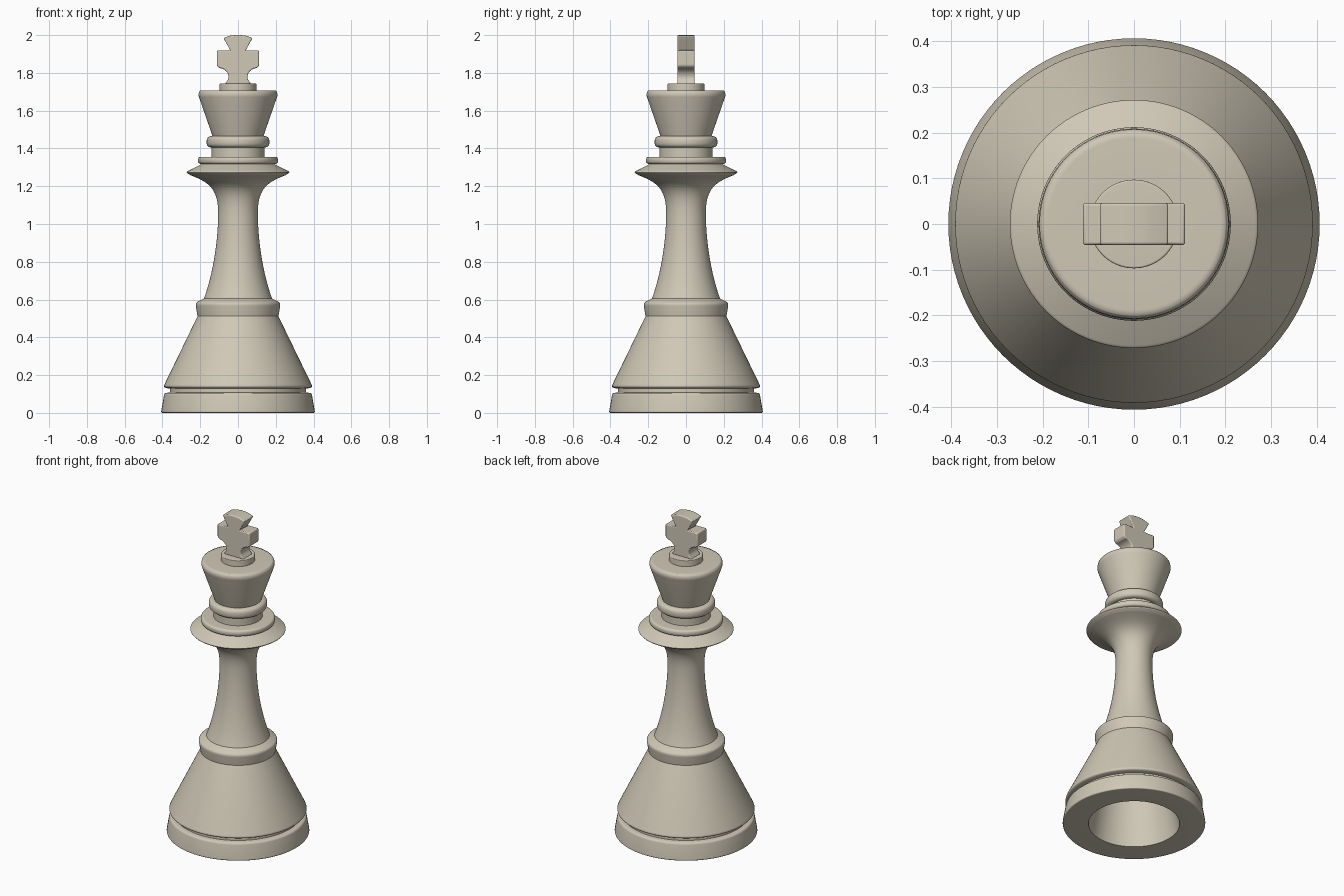
import bpy
import bmesh
from math import cos, sin, tau
from mathutils import Vector
from mathutils.geometry import interpolate_bezier

cube = bpy.data.objects.get("Cube")
if cube:
    bpy.data.objects.remove(cube)

SIDES = 96
ivory = bpy.data.materials.new("warm ivory")
ivory.use_nodes = True
ivory.diffuse_color = (0.63, 0.58, 0.47, 1)
ivory.node_tree.nodes["Principled BSDF"].inputs["Base Color"].default_value = ivory.diffuse_color


def make_object(name, bm):
    mesh = bpy.data.meshes.new(name)
    bm.to_mesh(mesh)
    bm.free()
    mesh.materials.append(ivory)
    obj = bpy.data.objects.new(name, mesh)
    bpy.context.collection.objects.link(obj)
    bpy.ops.object.select_all(action="DESELECT")
    obj.select_set(True)
    bpy.context.view_layer.objects.active = obj
    return obj


def rounded(points, steps=6):
    """Profile of (radius, height) points; an optional third value rounds the corner."""
    pts = [Vector(p[:2]) for p in points]
    out = []
    for i, p in enumerate(points):
        if len(p) < 3:
            out.append(pts[i])
            continue
        a = pts[i] + (pts[i - 1] - pts[i]).normalized() * p[2]
        b = pts[i] + (pts[i + 1] - pts[i]).normalized() * p[2]
        for s in range(steps + 1):
            t = s / steps
            out.append(a * (1 - t) ** 2 + pts[i] * 2 * t * (1 - t) + b * t * t)
    return out


def bezier(a, ha, hb, b, steps=16):
    pts = [Vector((r, z, 0)) for r, z in (a, ha, hb, b)]
    return [p.xy for p in interpolate_bezier(*pts, steps)]


def lathe(name, profile):
    bm = bmesh.new()
    rings = [[bm.verts.new((r * cos(tau * j / SIDES), r * sin(tau * j / SIDES), z))
              for j in range(SIDES)] for r, z in profile]
    for low, high in zip(rings, rings[1:]):
        for j in range(SIDES):
            k = (j + 1) % SIDES
            bm.faces.new((low[j], low[k], high[k], high[j]))
    bmesh.ops.remove_doubles(bm, verts=bm.verts, dist=1e-5)
    make_object(name, bm)
    bpy.ops.object.shade_smooth_by_angle(angle=0.6)


# Foot with hollow underside, groove and sloping skirt
lathe("base", rounded([
    (0, 0.5), (0.17, 0.5), (0.26, 0), (0.408, 0, 0.01), (0.39, 0.105, 0.012),
    (0.36, 0.108), (0.36, 0.128), (0.397, 0.135, 0.018), (0.214, 0.512)]))

# Collar around the foot of the stem
lathe("lower_collar", rounded([
    (0.214, 0.512), (0.226, 0.582, 0.016), (0.18, 0.606)]))

# Waisted stem flaring into a wide flange
stem = bezier((0.18, 0.606), (0.135, 0.73), (0.105, 0.9), (0.105, 1.06))
flare = bezier((0.105, 1.06), (0.105, 1.2), (0.17, 1.225), (0.25, 1.258))
lathe("stem", stem + flare[1:])
lathe("flange", rounded([
    (0.25, 1.258), (0.278, 1.274, 0.014), (0.19, 1.318)]))

# Rings below the crown
lathe("flange_ring", rounded([
    (0.19, 1.318), (0.212, 1.318, 0.017), (0.212, 1.356, 0.017),
    (0.14, 1.356), (0.14, 1.405)]))
lathe("neck_ring", rounded([
    (0.14, 1.405), (0.166, 1.407, 0.024), (0.166, 1.463, 0.024), (0.135, 1.466)]))

# Flared crown with rounded rim, and the disc on top
lathe("crown", rounded([
    (0.135, 1.466), (0.213, 1.69, 0.02), (0.2, 1.708, 0.012), (0.097, 1.708)]))
lathe("crown_disc", rounded([
    (0.097, 1.708), (0.097, 1.745, 0.005), (0, 1.745)]))

# Cross finial: half outline, mirrored and given thickness
half = [Vector((0.07, 1.742))]
half += bezier((0.052, 1.765), (0.043, 1.785), (0.06, 1.825), (0.1, 1.826), 8)
half += [Vector(p) for p in ((0.112, 1.838), (0.112, 1.918), (0.04, 1.918),
                             (0.077, 1.985), (0.04, 1.997), (0.015, 2))]
outline = half + [Vector((-p.x, p.y)) for p in reversed(half)]
bm = bmesh.new()
front = bm.faces.new([bm.verts.new((x, -0.046, z)) for x, z in outline])
extruded = bmesh.ops.extrude_face_region(bm, geom=[front], use_keep_orig=True)
moved = [v for v in extruded["geom"] if isinstance(v, bmesh.types.BMVert)]
bmesh.ops.translate(bm, verts=moved, vec=(0, 0.092, 0))
bmesh.ops.recalc_face_normals(bm, faces=bm.faces)
cross = make_object("cross_finial", bm)
bevel = cross.modifiers.new("soft_edges", "BEVEL")
bevel.width = 0.006
bevel.segments = 3
bevel.limit_method = "ANGLE"
bpy.ops.object.shade_smooth_by_angle(angle=0.6)
